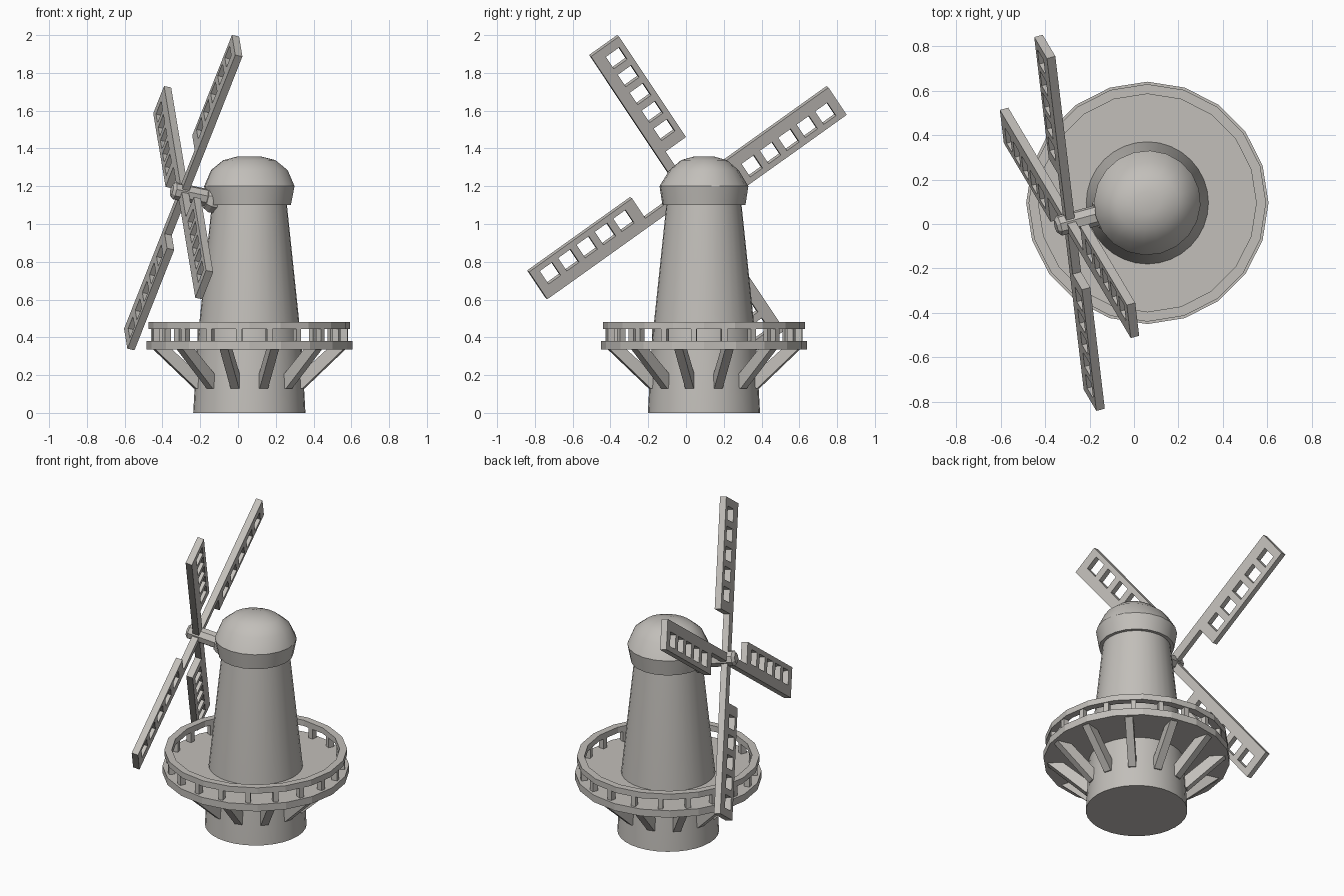
import bpy, bmesh, math
from mathutils import Matrix, Vector

cube = bpy.data.objects.get("Cube")
if cube:
    bpy.data.objects.remove(cube, do_unlink=True)

stone = bpy.data.materials.new("warm grey")
stone.use_nodes = True
GREY = (0.54, 0.52, 0.49, 1)
stone.diffuse_color = GREY
stone.node_tree.nodes["Principled BSDF"].inputs["Base Color"].default_value = GREY

AXIS = Matrix.Translation((0.06, 0.095, 0))


def finish(name, bm, matrix=AXIS, smooth=None):
    bmesh.ops.recalc_face_normals(bm, faces=bm.faces[:])
    mesh = bpy.data.meshes.new(name)
    bm.to_mesh(mesh)
    bm.free()
    mesh.materials.append(stone)
    obj = bpy.data.objects.new(name, mesh)
    bpy.context.collection.objects.link(obj)
    obj.matrix_world = matrix
    if smooth:
        bpy.ops.object.select_all(action="DESELECT")
        obj.select_set(True)
        bpy.context.view_layer.objects.active = obj
        bpy.ops.object.shade_smooth_by_angle(angle=math.radians(smooth))
    return obj


def lathe(name, profile, sides, matrix=AXIS, smooth=None, closed=False):
    """Stack elliptical rings (radius x, radius y, height)."""
    bm = bmesh.new()
    rings = []
    for rx, ry, z in profile:
        rings.append([bm.verts.new((rx * math.cos(math.tau * i / sides),
                                    ry * math.sin(math.tau * i / sides), z))
                      for i in range(sides)])
    pairs = list(zip(rings, rings[1:]))
    if closed:
        pairs.append((rings[-1], rings[0]))
    else:
        bm.faces.new(rings[0])
        bm.faces.new(rings[-1])
    for a, b in pairs:
        for i in range(sides):
            j = (i + 1) % sides
            bm.faces.new((a[i], a[j], b[j], b[i]))
    return finish(name, bm, matrix, smooth)


def box(bm, low, high, turn=Matrix()):
    low, high = Vector(low), Vector(high)
    place = Matrix.Translation((low + high) / 2) @ Matrix.Diagonal((*(high - low), 1))
    bmesh.ops.create_cube(bm, size=1, matrix=turn @ place)


def spin(angle):
    return Matrix.Rotation(math.radians(angle), 4, "Z")


# Tower body
lathe("tower", [(r, r, z) for r, z in ((0.297, 0), (0.277, 0.36), (0.197, 1.12))], 32, smooth=30)

# Sail frame: x across a sail, y along it, z along the shaft towards the tower
normal = Vector((0.945, 0.257, -0.202)).normalized()
along = Vector((0.304, -0.464, 0.832))
along = (along - normal * along.dot(normal)).normalized()
across = along.cross(normal)
along, across = along - across * 0.076, across + along * 0.076
SAILS = Matrix((across.normalized(), along.normalized(), normal)).transposed().to_4x4()
SAILS.translation = (-0.29, 0.005, 1.166)

# Cap with a rim and a dome stretched towards the shaft
lathe("cap", [(0.22, 0.22, 1.1), (0.24, 0.235, 1.2), (0.205, 0.182, 1.285),
              (0.14, 0.12, 1.338), (0.06, 0.05, 1.358)], 20, AXIS @ spin(15), smooth=32)

# Platform, hand rail and posts
lathe("platform", [(0.545, 0.545, 0.335), (0.545, 0.545, 0.38)], 20)
lathe("rail", [(r, r, z) for r, z in ((0.49, 0.445), (0.534, 0.445), (0.534, 0.482), (0.49, 0.482))],
      20, closed=True)
bm = bmesh.new()
for i in range(20):
    box(bm, (0.488, -0.015, 0.37), (0.523, 0.015, 0.455), spin(12 + 18 * i))
finish("rail_posts", bm)

# Slanted brackets under the platform
bm = bmesh.new()
for i in range(12):
    sides = []
    for y in (-0.023, 0.023):
        sides.append([bm.verts.new(spin(15 + 30 * i) @ Vector((x, y, z)))
                      for x, z in ((0.27, 0.128), (0.296, 0.128), (0.525, 0.34), (0.435, 0.34), (0.27, 0.195))])
    a, b = sides
    bm.faces.new(a)
    bm.faces.new(b)
    for k in range(len(a)):
        n = (k + 1) % len(a)
        bm.faces.new((a[k], a[n], b[n], b[k]))
finish("brackets", bm)

# Shaft and its bearing on the cap
lathe("shaft", [(0.03, 0.03, -0.065), (0.047, 0.047, -0.05), (0.047, 0.047, 0.3)], 8, SAILS, smooth=30)
lathe("shaft_bearing", [(0.06, 0.06, 0.125), (0.075, 0.075, 0.15), (0.075, 0.075, 0.32)], 8, SAILS)

# Four lattice sails, each with five openings
T = 0.02
for name, angle in (("upper", 0), ("front", 90), ("lower", 180), ("back", 270)):
    bm = bmesh.new()
    box(bm, (-0.025, 0, -T), (0.025, 0.262, T))
    box(bm, (-0.025, 0.262, -T), (0.04, 0.935, T))
    box(bm, (0.127, 0.262, -T), (0.158, 0.935, T))
    edges = [0.262] + [0.365 + 0.12 * k + s for k in range(5) for s in (-0.04, 0.04)] + [0.935]
    for low, high in zip(edges[::2], edges[1::2]):
        box(bm, (0.04, low, -T), (0.127, high, T))
    finish(name + "_sail", bm, SAILS @ spin(angle))
